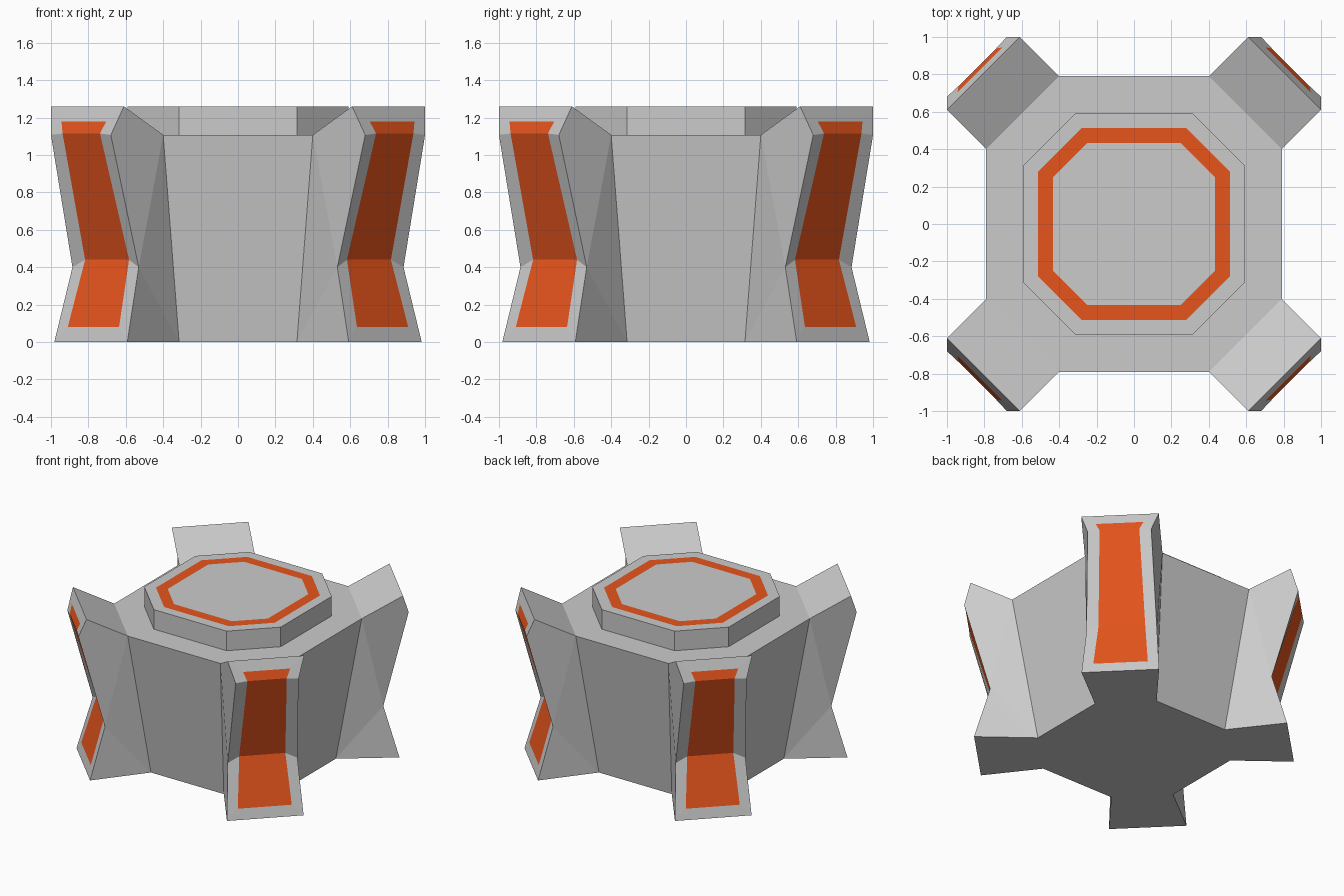
import bpy, bmesh
from mathutils import Vector

if "Cube" in bpy.data.objects:
    bpy.data.objects.remove(bpy.data.objects["Cube"])

orange = bpy.data.materials.new("orange")
orange.diffuse_color = (0.80, 0.09, 0.012, 1)
orange.use_nodes = True
orange.node_tree.nodes["Principled BSDF"].inputs["Base Color"].default_value = orange.diffuse_color


def make(name, faces, mat=None):
    """Weld a list of polygons into one object with outward normals."""
    bm = bmesh.new()
    for pts in faces:
        bm.faces.new([bm.verts.new(p) for p in pts])
    bmesh.ops.remove_doubles(bm, verts=bm.verts, dist=0.0005)
    bm.normal_update()
    core = Vector((0, 0, 0.5))          # every face looks away from the core
    for f in bm.faces:
        if f.normal.dot(f.calc_center_median() - core) < 0:
            f.normal_flip()
    me = bpy.data.meshes.new(name)
    bm.to_mesh(me)
    bm.free()
    ob = bpy.data.objects.new(name, me)
    bpy.context.collection.objects.link(ob)
    if mat:
        me.materials.append(mat)
    return ob


# Buttress outline: (distance along both axes, half spread, height)
P = {
    "A": (0.595, 0.195, 1.107),  # body rim
    "B": (0.805, 0.195, 1.26),   # tip
    "C": (0.84, 0.16, 1.107),    # outer shoulder
    "D": (0.708, 0.177, 0.40),   # waist
    "E": (0.787, 0.195, 0.0),    # foot
    "F": (0.47, 0.155, 0.0),     # body base
    "i": (0.773, 0.137, 0.08),   # panel corners, bottom to top
    "j": (0.700, 0.1175, 0.44),
    "k": (0.838, 0.10, 1.115),
    "l": (0.824, 0.12, 1.18),
}


def pt(key, side, quarter):
    c, h, z = P[key]
    x, y = c + side * h, c - side * h
    for _ in range(quarter % 4):
        x, y = -y, x
    return (x, y, z)


def octagon(a, b, z):
    pts = []
    for x, y in ((a, -b), (a, b), (b, a), (-b, a), (-a, b), (-a, -b), (-b, -a), (b, -a)):
        pts.append((x, y, z))
    return pts


def band(lo, hi):
    n = len(lo)
    return [[lo[i], lo[(i + 1) % n], hi[(i + 1) % n], hi[i]] for i in range(n)]


# Body shell with four corner buttresses
shell, panels = [], []
for q in range(4):
    for s in (1, -1):
        for keys in ("ABCD", "ADF", "DEF", "EDji", "DCkj", "CBlk"):
            shell.append([pt(k, s, q) for k in keys])
    for a, b in ("AB", "Bl", "Ei"):
        shell.append([pt(a, 1, q), pt(a, -1, q), pt(b, -1, q), pt(b, 1, q)])
    shell.append([pt("A", 1, q), pt("A", -1, q - 1), pt("F", -1, q - 1), pt("F", 1, q)])
    for a, b in ("ij", "jk", "kl"):
        panels.append([pt(a, 1, q), pt(a, -1, q), pt(b, -1, q), pt(b, 1, q)])

# Underside, and deck around the raised hatch
shell.append([pt(k, s, q) for q in range(4) for k, s in (("F", 1), ("E", 1), ("E", -1), ("F", -1))])
hatch_base = octagon(0.59, 0.315, 1.107)
shell += band(octagon(0.79, 0.40, 1.107), hatch_base)
make("body_shell", shell)
make("buttress_panels", panels, orange)

# Raised octagonal hatch with a flush coloured ring
hatch_top = octagon(0.59, 0.315, 1.26)
ring_out = octagon(0.513, 0.28, 1.26)
ring_in = octagon(0.433, 0.25, 1.26)
make("hatch", band(hatch_base, hatch_top) + band(hatch_top, ring_out) + [ring_in])
make("hatch_ring", band(ring_out, ring_in), orange)
